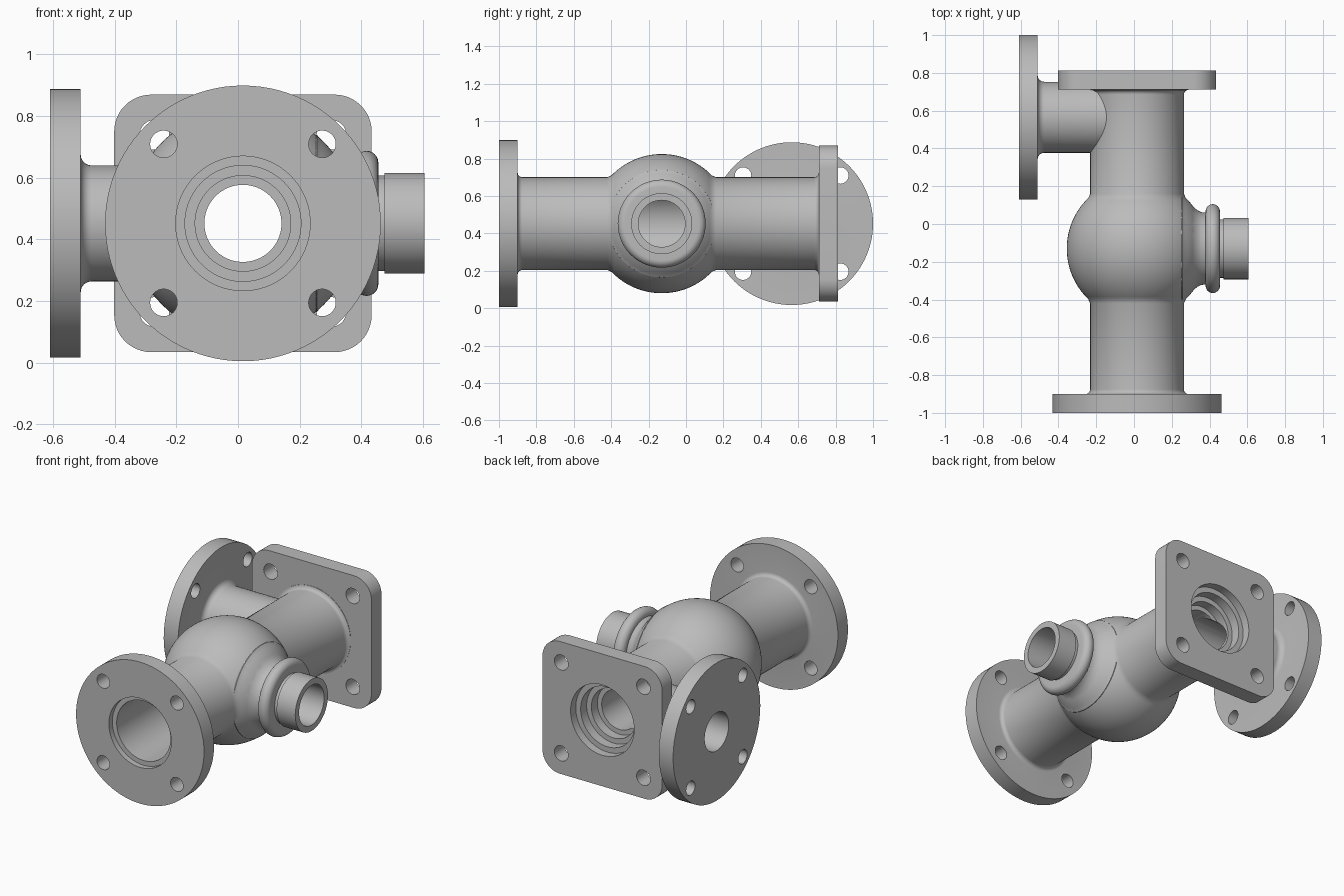
import bpy, bmesh, math
from mathutils import Matrix, Vector

cube = bpy.data.objects.get("Cube")
if cube:
    bpy.data.objects.remove(cube, do_unlink=True)

CX, CZ = 0.016, 0.452          # axis of the main pipe
BALL_Y, BRANCH_Y = -0.13, 0.565

metal = bpy.data.materials.new("cast_grey")
metal.use_nodes = True
metal.diffuse_color = (0.5, 0.5, 0.5, 1)
metal.node_tree.nodes["Principled BSDF"].inputs["Base Color"].default_value = (0.5, 0.5, 0.5, 1)


def make_object(name, bm):
    bmesh.ops.recalc_face_normals(bm, faces=bm.faces)
    mesh = bpy.data.meshes.new(name)
    bm.to_mesh(mesh)
    bm.free()
    mesh.materials.append(metal)
    obj = bpy.data.objects.new(name, mesh)
    bpy.context.collection.objects.link(obj)
    return obj


def lathe(name, profile, axis, origin, seg=96):
    """Closed solid turned from (distance, radius) points along the x or y axis."""
    bm = bmesh.new()
    rings = []
    for d, r in profile:
        ring = []
        for i in range(seg):
            t = 2 * math.pi * i / seg
            u, v = r * math.cos(t), r * math.sin(t)
            p = Vector((d, u, v)) if axis == "x" else Vector((u, d, v))
            ring.append(bm.verts.new(p + Vector(origin)))
        rings.append(ring)
    for a, b in zip(rings, rings[1:]):
        for i in range(seg):
            j = (i + 1) % seg
            bm.faces.new((a[i], a[j], b[j], b[i]))
    bm.faces.new(rings[0])
    bm.faces.new(rings[-1])
    return make_object(name, bm)


def arc(d, r, radius, start, end, steps):
    """Profile points on an arc, angles in degrees."""
    pts = []
    for i in range(steps + 1):
        t = math.radians(start + (end - start) * i / steps)
        pts.append((d + radius * math.cos(t), r + radius * math.sin(t)))
    return pts


def combine(target, other, operation):
    mod = target.modifiers.new(operation, "BOOLEAN")
    mod.operation = operation
    mod.solver = "EXACT"
    mod.object = other
    other.hide_render = True
    bpy.context.view_layer.objects.active = target
    bpy.ops.object.modifier_apply(modifier=mod.name)
    bpy.data.objects.remove(other, do_unlink=True)


# Main run: round front flange, pipe, ball chamber, pipe to the rear plate
PIPE, F = 0.248, 0.025
profile = [(-1, 0.447), (-0.9, 0.447)]
profile += arc(-0.9 + F, PIPE + F, F, 180, 270, 6)
profile += [(-0.42, PIPE), (-0.407, PIPE + 0.006)]
profile += arc(BALL_Y, 0, 0.372, 136, 44, 32)
profile += [(0.147, PIPE + 0.006), (0.16, PIPE)]
profile += arc(0.71 - F, PIPE + F, F, 270, 360, 6)
profile += [(0.75, PIPE + F)]
body = lathe("valve_body", profile, "y", (CX, 0, CZ))

# Rear square plate with rounded corners
bm = bmesh.new()
bmesh.ops.create_cube(bm, size=1, matrix=Matrix.Translation((CX, 0.762, CZ))
                      @ Matrix.Diagonal((0.835, 0.1, 0.835, 1)))
corners = [e for e in bm.edges
           if abs(e.verts[0].co.y - e.verts[1].co.y) > 0.05]
bmesh.ops.bevel(bm, geom=corners, offset=0.12, segments=12, affect="EDGES", profile=0.5)
rear_plate = make_object("rear_plate", bm)

# Side branch with its round flange
G = 0.035
profile = [(-0.61, 0.435), (-0.51, 0.435)]
profile += arc(-0.51 + G, 0.188 + G, G, 180, 270, 8) + [(0.0, 0.188)]
branch = lathe("side_branch", profile, "x", (0, BRANCH_Y, CZ))

# Outlet: flared neck, rounded collar, groove and spigot
profile = [(0.2, 0.29), (0.256, 0.287), (0.28, 0.258), (0.31, 0.225),
           (0.335, 0.203), (0.355, 0.193), (0.378, 0.19)]
profile += arc(0.417, 0.197, 0.038, 180, 0, 16)
profile += [(0.455, 0.155), (0.475, 0.155), (0.475, 0.163), (0.605, 0.163)]
outlet = lathe("outlet", profile, "x", (0, BALL_Y, CZ))

for part in (rear_plate, branch, outlet):
    combine(body, part, "UNION")

# Stepped main bore, then the two side bores
cutters = [
    lathe("main_bore", [(-1.1, 0.218), (-0.965, 0.218), (-0.965, 0.188), (0.17, 0.188),
                        (0.17, 0.155), (0.24, 0.155), (0.24, 0.125), (0.64, 0.125),
                        (0.64, 0.155), (0.7, 0.155), (0.7, 0.188), (0.76, 0.188),
                        (0.76, 0.222), (0.9, 0.222)], "y", (CX, 0, CZ)),
    lathe("branch_bore", [(-0.7, 0.12), (CX, 0.12)], "x", (0, BRANCH_Y, CZ)),
    lathe("outlet_bore", [(CX, 0.125), (0.7, 0.125)], "x", (0, BALL_Y, CZ)),
]

# Four bolt holes in each flange
for sx in (-1, 1):
    for sz in (-1, 1):
        z = CZ + sz * 0.257
        cutters += [
            lathe("front_bolt_hole", [(-1.1, 0.044), (-0.85, 0.044)], "y",
                  (CX + sx * 0.257, 0, z), 32),
            lathe("rear_bolt_hole", [(0.67, 0.048), (0.9, 0.048)], "y",
                  (CX + sx * 0.287, 0, CZ + sz * 0.287), 32),
            lathe("side_bolt_hole", [(-0.7, 0.044), (-0.46, 0.044)], "x",
                  (0, BRANCH_Y + sx * 0.26, z), 32),
        ]
for cutter in cutters:
    combine(body, cutter, "DIFFERENCE")

# Smooth turned surfaces, crisp machined edges
bpy.ops.object.select_all(action="DESELECT")
body.select_set(True)
bpy.context.view_layer.objects.active = body
bpy.ops.object.shade_smooth_by_angle(angle=math.radians(30))
